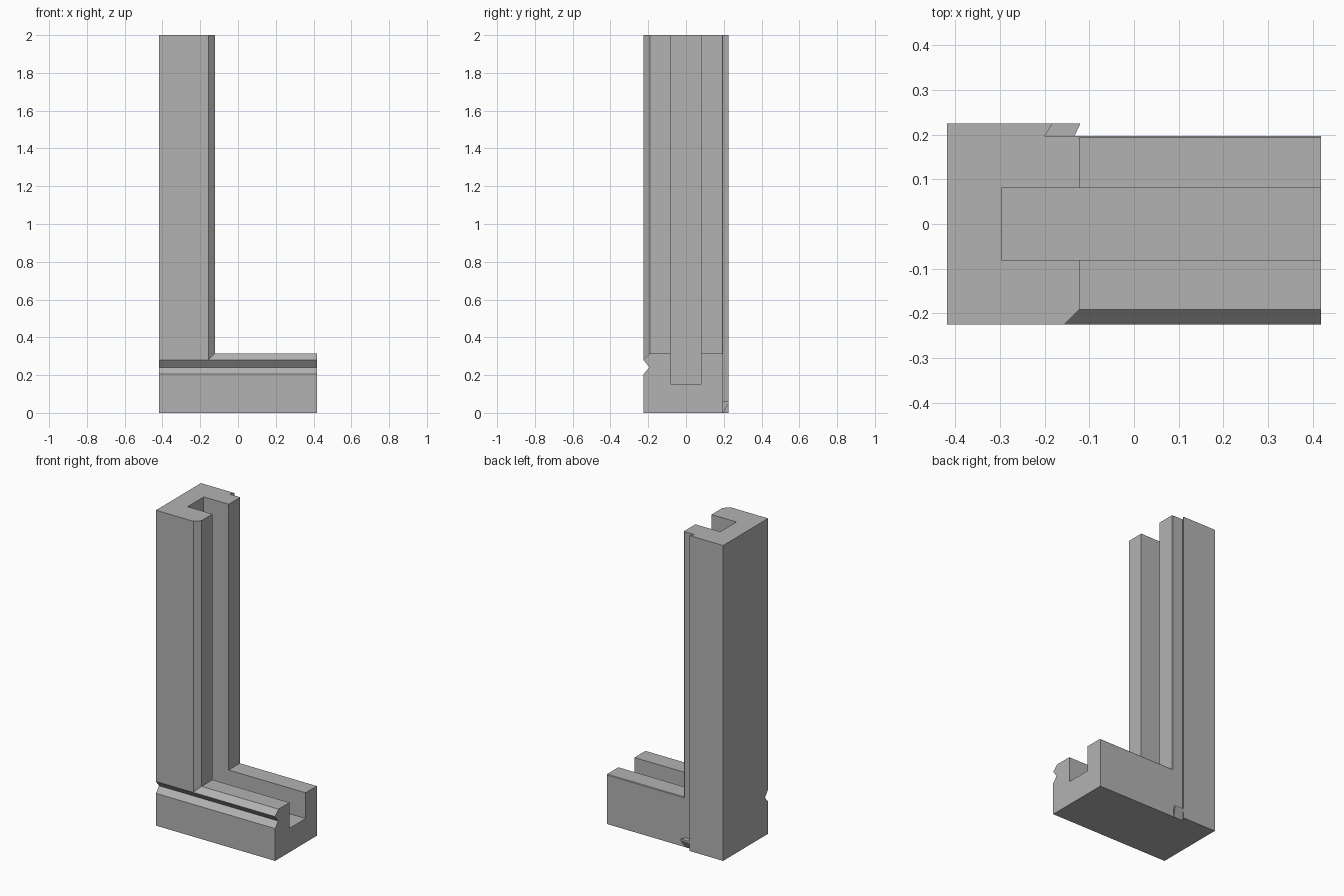
import bpy
import bmesh
from mathutils import Vector

cube = bpy.data.objects.get("Cube")
if cube:
    bpy.data.objects.remove(cube, do_unlink=True)

# Main extents
LEFT, RIGHT, INNER = -0.418, 0.418, -0.122
FRONT, BACK, REBATE = -0.225, 0.225, 0.197
SILL_TOP, TOP = 0.315, 2.0
CHAMFER, EASE = 0.034, 0.004
SLOT, SLOT_X, SLOT_Z = 0.081, -0.297, 0.152

grey = bpy.data.materials.new("plain_grey")
grey.use_nodes = True
colour = (0.45, 0.45, 0.45, 1)
grey.diffuse_color = colour
grey.node_tree.nodes["Principled BSDF"].inputs["Base Color"].default_value = colour


def prism(name, profile, sweep):
    """Extrude a closed loop of 3D points along a vector."""
    bm = bmesh.new()
    face = bm.faces.new([bm.verts.new(p) for p in profile])
    ext = bmesh.ops.extrude_face_region(bm, geom=[face])
    moved = [g for g in ext["geom"] if isinstance(g, bmesh.types.BMVert)]
    bmesh.ops.translate(bm, verts=moved, vec=Vector(sweep))
    bmesh.ops.recalc_face_normals(bm, faces=bm.faces)
    mesh = bpy.data.meshes.new(name)
    bm.to_mesh(mesh)
    bm.free()
    mesh.materials.append(grey)
    ob = bpy.data.objects.new(name, mesh)
    bpy.context.collection.objects.link(ob)
    return ob


def along_x(name, yz, x0, x1):
    return prism(name, [(x0, y, z) for y, z in yz], (x1 - x0, 0, 0))


def along_z(name, xy, z0, z1):
    return prism(name, [(x, y, z0) for x, y in xy], (0, 0, z1 - z0))


def combine(target, tool, operation):
    """Bake a boolean and discard its tool."""
    mod = target.modifiers.new("combine", "BOOLEAN")
    mod.operation, mod.object, mod.solver = operation, tool, "EXACT"
    bpy.context.view_layer.objects.active = target
    bpy.ops.object.modifier_apply(modifier=mod.name)
    bpy.data.objects.remove(tool, do_unlink=True)


# Upright with front chamfer, eased back edge and undercut rebate
frame = along_z("frame_corner", [
    (LEFT, FRONT), (INNER - CHAMFER, FRONT), (INNER, FRONT + CHAMFER),
    (INNER, REBATE - EASE), (INNER - EASE, REBATE), (-0.2, REBATE),
    (-0.182, BACK), (LEFT, BACK)], 0, TOP)

# Bottom rail with matching chamfer
rail = along_x("bottom_rail", [
    (FRONT, 0), (FRONT, SILL_TOP - CHAMFER), (FRONT + CHAMFER, SILL_TOP),
    (REBATE - EASE, SILL_TOP), (REBATE, SILL_TOP - EASE), (REBATE, 0)],
    LEFT, RIGHT)
combine(frame, rail, "UNION")

# Glazing slots in upright and rail
post_slot = along_z("post_slot", [
    (SLOT_X, -SLOT), (0, -SLOT), (0, SLOT), (SLOT_X, SLOT)], SLOT_Z, TOP + 0.1)
rail_slot = along_x("rail_slot", [
    (-SLOT, SLOT_Z), (SLOT, SLOT_Z), (SLOT, 0.5), (-SLOT, 0.5)],
    -0.2, RIGHT + 0.1)
combine(post_slot, rail_slot, "UNION")
combine(frame, post_slot, "DIFFERENCE")

# V groove across the front
groove = along_x("front_groove", [
    (FRONT - 0.03, 0.17), (-0.194, 0.241), (FRONT - 0.03, 0.318)],
    LEFT - 0.1, RIGHT + 0.1)
combine(frame, groove, "DIFFERENCE")

# Small tongue closing the foot of the rebate
tongue = prism("rebate_tongue", [
    (-0.2, REBATE, 0.06), (-0.182, BACK, 0.06),
    (-0.12, BACK, 0.06), (-0.133, REBATE, 0.06)], (0, 0, -0.06))
for v in tongue.data.vertices:
    if v.co.z < 0.01 and v.co.y > 0.21:
        v.co.z = 0.05
